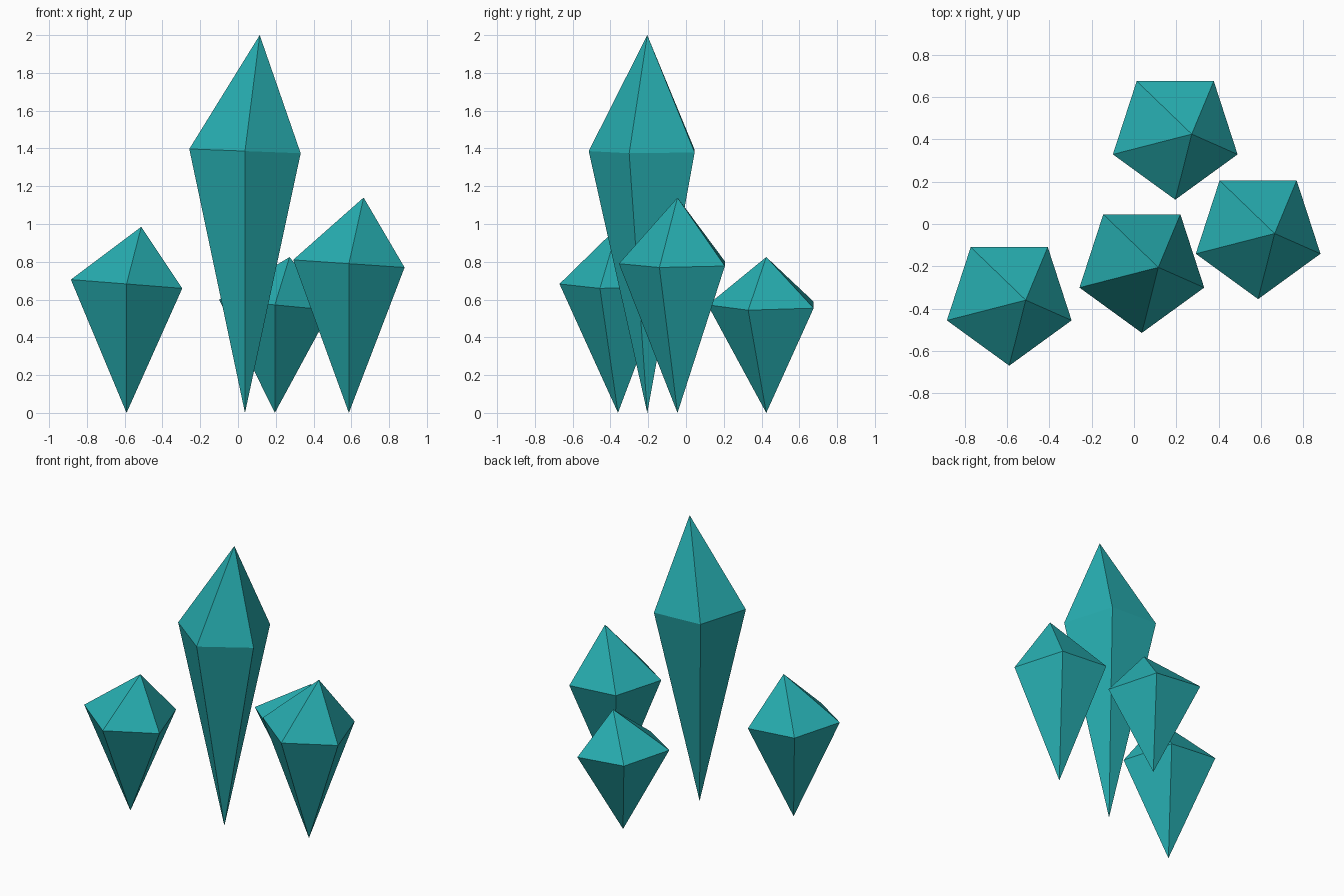
import bpy, math

if "Cube" in bpy.data.objects:
    bpy.data.objects.remove(bpy.data.objects["Cube"])

teal = bpy.data.materials.new("teal crystal")
teal.diffuse_color = (0.02, 0.42, 0.435, 1)
teal.use_nodes = True
teal.node_tree.nodes["Principled BSDF"].inputs["Base Color"].default_value = teal.diffuse_color

SIDES, RADIUS, LEAN, BELT = 5, 0.31, 0.078, 0.693


def crystal(name, x, y, height):
    """Five-sided crystal: point at the ground, tilted belt, leaning tip."""
    verts = [(x, y, 0), (x + LEAN, y, height)]
    for i in range(SIDES):
        a = -math.pi / 2 + i * math.tau / SIDES
        dx, dy = RADIUS * math.cos(a), RADIUS * math.sin(a)
        verts.append((x + dx, y + dy, BELT * height - dx * LEAN / height))
    faces = []
    for i in range(SIDES):
        p, q = 2 + i, 2 + (i + 1) % SIDES
        faces += [(0, q, p), (1, p, q)]
    mesh = bpy.data.meshes.new(name)
    mesh.from_pydata(verts, [], faces)
    mesh.materials.append(teal)
    bpy.context.collection.objects.link(bpy.data.objects.new(name, mesh))


# the four crystals of the cluster
crystal("tall_crystal", 0.037, -0.205, 2.0)
crystal("left_crystal", -0.59, -0.36, 0.985)
crystal("right_crystal", 0.587, -0.045, 1.14)
crystal("back_crystal", 0.195, 0.425, 0.825)
